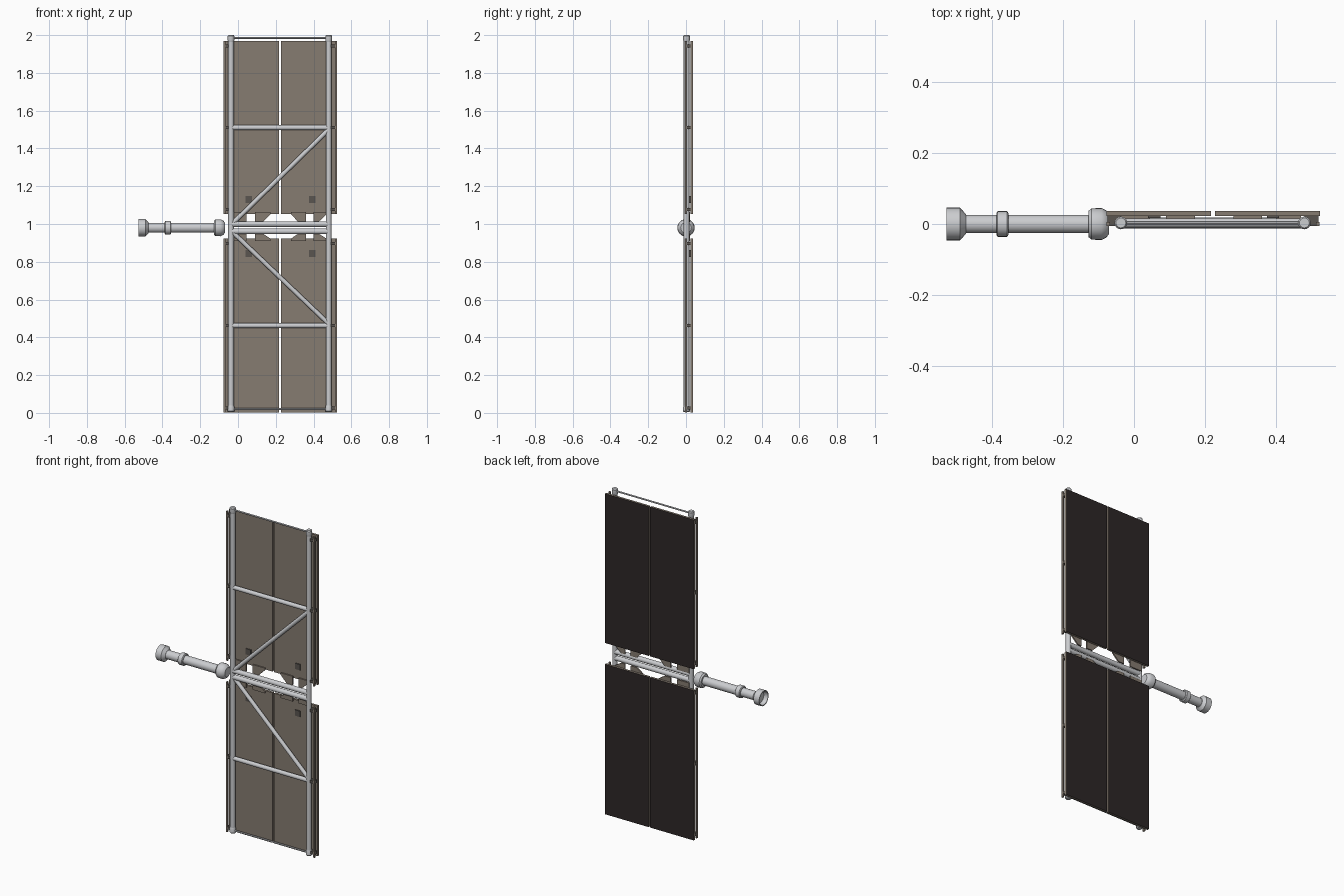
import bpy, bmesh, math
from mathutils import Vector

if "Cube" in bpy.data.objects:
    bpy.data.objects.remove(bpy.data.objects["Cube"])

def material(name, col):
    m = bpy.data.materials.new(name)
    m.diffuse_color = (*col, 1)
    m.use_nodes = True
    m.node_tree.nodes["Principled BSDF"].inputs["Base Color"].default_value = m.diffuse_color
    return m

METAL = material("pale metal", (0.60, 0.61, 0.63))
BROWN = material("panel brown", (0.24, 0.20, 0.165))
CELLS = material("dark cells", (0.026, 0.020, 0.020))
CLIP = material("clip grey", (0.10, 0.09, 0.08))

def finish(name, bm, mats, smooth=False):
    bmesh.ops.recalc_face_normals(bm, faces=bm.faces)
    me = bpy.data.meshes.new(name)
    bm.to_mesh(me)
    bm.free()
    ob = bpy.data.objects.new(name, me)
    bpy.context.collection.objects.link(ob)
    for m in mats:
        me.materials.append(m)
    if smooth:
        bpy.ops.object.select_all(action='DESELECT')
        ob.select_set(True)
        bpy.context.view_layer.objects.active = ob
        bpy.ops.object.shade_smooth_by_angle(angle=math.radians(35))
    return ob

def box(name, lo, hi, mat):
    bm = bmesh.new()
    bmesh.ops.create_cube(bm, size=1)
    for v in bm.verts:
        v.co = [l + (h - l) * (c + 0.5) for l, h, c in zip(lo, hi, v.co)]
    return finish(name, bm, [mat])

def lathe(name, start, end, profile, mat=METAL, sides=16):
    """Closed (distance, radius) profile spun round the line from start to end."""
    a, b = Vector(start), Vector(end)
    rot = (b - a).to_track_quat('Z', 'Y')
    bm = bmesh.new()
    rings = []
    for d, r in profile:
        rings.append([bm.verts.new(a + rot @ Vector((
            r * math.cos(2 * math.pi * i / sides), r * math.sin(2 * math.pi * i / sides), d)))
            for i in range(sides)])
    for p, q in zip(rings, rings[1:]):
        for i in range(sides):
            j = (i + 1) % sides
            bm.faces.new((p[i], p[j], q[j], q[i]))
    bm.faces.new(rings[0])
    bm.faces.new(rings[-1])
    return finish(name, bm, [mat], True)

def tube(name, a, b, r, mat=METAL, sides=16):
    return lathe(name, a, b, [(0, r), ((Vector(b) - Vector(a)).length, r)], mat, sides)

def plate(name, pts, y0, y1, mat):
    bm = bmesh.new()
    f = bm.faces.new([bm.verts.new((x, y0, z)) for x, z in pts])
    ext = bmesh.ops.extrude_face_region(bm, geom=[f])
    for v in ext['geom']:
        if isinstance(v, bmesh.types.BMVert):
            v.co.y = y1
    return finish(name, bm, [mat])

XL, XR, ZC, YF = -0.037, 0.48, 0.98, 0.003

# Posts with end caps
for side, x in (("left", XL), ("right", XR)):
    tube(side + "_post", (x, YF, 0.02), (x, YF, 1.98), 0.015)
    for end, z0, z1 in (("bottom", 0.004, 0.04), ("top", 2.0, 1.964)):
        lathe(f"{side}_{end}_cap", (x, YF, z0), (x, YF, z1),
              [(0, 0.014), (0.005, 0.018), (0.026, 0.018), (0.036, 0.015)])

# Central twin bars, thin end rods
for i, z in enumerate((0.961, 0.999)):
    tube(f"central_bar_{i}", (XL, YF, z), (XR, YF, z), 0.015)
for name, z in (("top_rod", 1.985), ("bottom_rod", 0.02)):
    tube(name, (XL, YF, z), (XR, YF, z), 0.005, sides=8)

# Panel wings: upper (s=1) and lower (s=-1)
for wing, s, zin, zout, zbar in (("upper", 1, 1.052, 1.968, 1.51),
                                 ("lower", -1, 0.922, 0.002, 0.462)):
    lo, hi = min(zin, zout), max(zin, zout)
    tube(wing + "_crossbar", (XL, YF, zbar), (XR, YF, zbar), 0.013)
    tube(wing + "_brace", (XL, YF, ZC + 0.015 * s), (XR, YF, zbar - 0.01 * s), 0.012)

    # Panel halves: brown body, dark cells on the back face
    for half, x0, x1 in (("left", -0.078, 0.217), ("right", 0.228, 0.524)):
        p = box(f"{wing}_{half}_panel", (x0, 0.023, lo), (x1, 0.037, hi), BROWN)
        p.data.materials.append(CELLS)
        for f in p.data.polygons:
            if f.normal.y > 0.9:
                f.material_index = 1

    # Edge rails and clips
    for side, post, xa, xb in (("left", XL, -0.077, -0.067), ("right", XR, 0.513, 0.523)):
        box(f"{wing}_{side}_rail", (xa, -0.006, lo), (xb, 0.006, hi), BROWN)
        for i, z in enumerate((lo + 0.025, zbar, hi - 0.025)):
            box(f"{wing}_{side}_clip_{i}", (min(post, xa + 0.003), -0.005, z - 0.008),
                (max(post, xb - 0.003), 0.023, z + 0.008), CLIP)

    # Brackets joining the panel to the central bars
    zn = ZC + 0.03 * s
    ze = zin + 0.012 * s
    shapes = (((XL, zn), (0.045, zn), (0.045, ze), (XL, ze)),
              ((0.09, zn), (0.13, zn), (0.172, zin), (0.172, ze), (0.09, ze)),
              ((0.32, zn), (0.36, zn), (0.36, ze), (0.28, ze), (0.28, zin)),
              ((0.40, zn), (0.425, zn), (0.47, zin), (0.47, ze), (0.40, ze)))
    for i, pts in enumerate(shapes):
        plate(f"{wing}_bracket_{i}", pts, 0.014, 0.022, BROWN)
    for i, x in enumerate((0.057, 0.392)):
        z = zin + 0.078 * s
        box(f"{wing}_pad_{i}", (x - 0.017, 0.017, z - 0.018), (x + 0.017, 0.0235, z + 0.018), CLIP)

# Boom with ring, collar and open end cup
def boom_part(name, x0, profile, sides=24):
    lathe(name, (x0, 0, ZC), (x0 + 1, 0, ZC), profile, sides=sides)

boom_part("boom", -0.50, [(0, 0.026), (0.42, 0.026)])
boom_part("boom_ring", -0.388, [(0, 0.031), (0.004, 0.036), (0.030, 0.036), (0.034, 0.031)])
boom_part("boom_collar", -0.128, [(0, 0.037), (0.008, 0.044), (0.036, 0.045),
                                  (0.050, 0.038), (0.058, 0.028)])
boom_part("end_cup", -0.528, [(0.025, 0.036), (0, 0.041), (0, 0.046), (0.038, 0.046),
                              (0.054, 0.028)])
